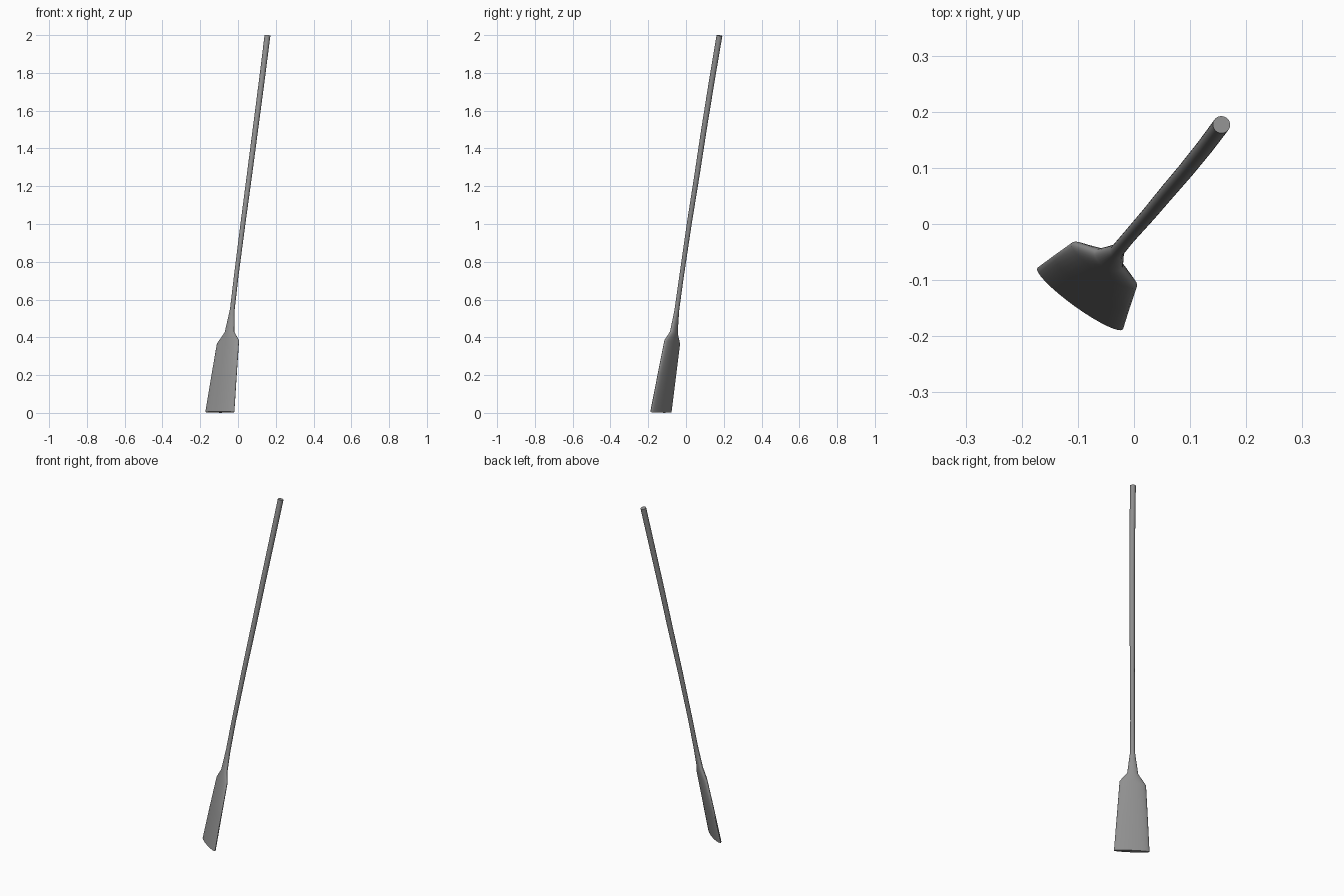
import bpy, bmesh, math
from mathutils import Vector

if "Cube" in bpy.data.objects:
    bpy.data.objects.remove(bpy.data.objects["Cube"])

SIDES = 32
WIDE = Vector((0.812, -0.584, 0))      # direction of the blade width

# centre x, y, z, half width, half thickness, sideways tilt of the section
SECTIONS = [
    (-0.096, -0.133, 0.004, 0.094, 0.017, 0.0),
    (-0.075, -0.103, 0.190, 0.082, 0.018, 0.06),
    (-0.053, -0.073, 0.375, 0.070, 0.017, 0.14),
    (-0.045, -0.064, 0.428, 0.029, 0.015, 0.12),
    (-0.030, -0.048, 0.548, 0.0125, 0.0125, 0.0),
    (-0.010, -0.024, 0.720, 0.0120, 0.0120, 0.0),
    (0.026, 0.017, 1.000, 0.0130, 0.0130, 0.0),
    (0.062, 0.060, 1.270, 0.0140, 0.0140, 0.0),
    (0.092, 0.095, 1.500, 0.0145, 0.0145, 0.0),
    (0.126, 0.137, 1.760, 0.0150, 0.0150, 0.0),
    (0.156, 0.177, 1.998, 0.0155, 0.0155, 0.0),
]


def loft(name, sections):
    """Skin elliptical sections set square to the path, with flat end caps."""
    bm = bmesh.new()
    centres = [Vector(s[:3]) for s in sections]
    rings = []
    for i, (x, y, z, a, b, tilt) in enumerate(sections):
        axis = centres[min(i + 1, len(centres) - 1)] - centres[max(i - 1, 0)]
        axis.normalize()
        u = (WIDE - axis * WIDE.dot(axis)).normalized()
        v = axis.cross(u)
        u = u + axis * tilt
        ring = []
        for k in range(SIDES):
            t = math.tau * k / SIDES
            ring.append(bm.verts.new(centres[i] + u * a * math.cos(t) + v * b * math.sin(t)))
        rings.append(ring)
    for lo, hi in zip(rings, rings[1:]):
        for k in range(SIDES):
            n = (k + 1) % SIDES
            bm.faces.new((lo[k], lo[n], hi[n], hi[k]))
    bm.faces.new(rings[0][::-1])
    bm.faces.new(rings[-1])
    bmesh.ops.recalc_face_normals(bm, faces=bm.faces)
    mesh = bpy.data.meshes.new(name)
    bm.to_mesh(mesh)
    bm.free()
    obj = bpy.data.objects.new(name, mesh)
    bpy.context.collection.objects.link(obj)
    return obj


# one-piece oar: blade, shoulders, neck and long shaft
oar = loft("oar", SECTIONS)
bpy.context.view_layer.objects.active = oar
oar.select_set(True)
bpy.ops.object.shade_smooth_by_angle(angle=math.radians(50))

# dark grey finish
finish = bpy.data.materials.new("dark_grey")
finish.diffuse_color = (0.28, 0.28, 0.28, 1)
finish.use_nodes = True
finish.node_tree.nodes["Principled BSDF"].inputs["Base Color"].default_value = finish.diffuse_color
oar.data.materials.append(finish)
